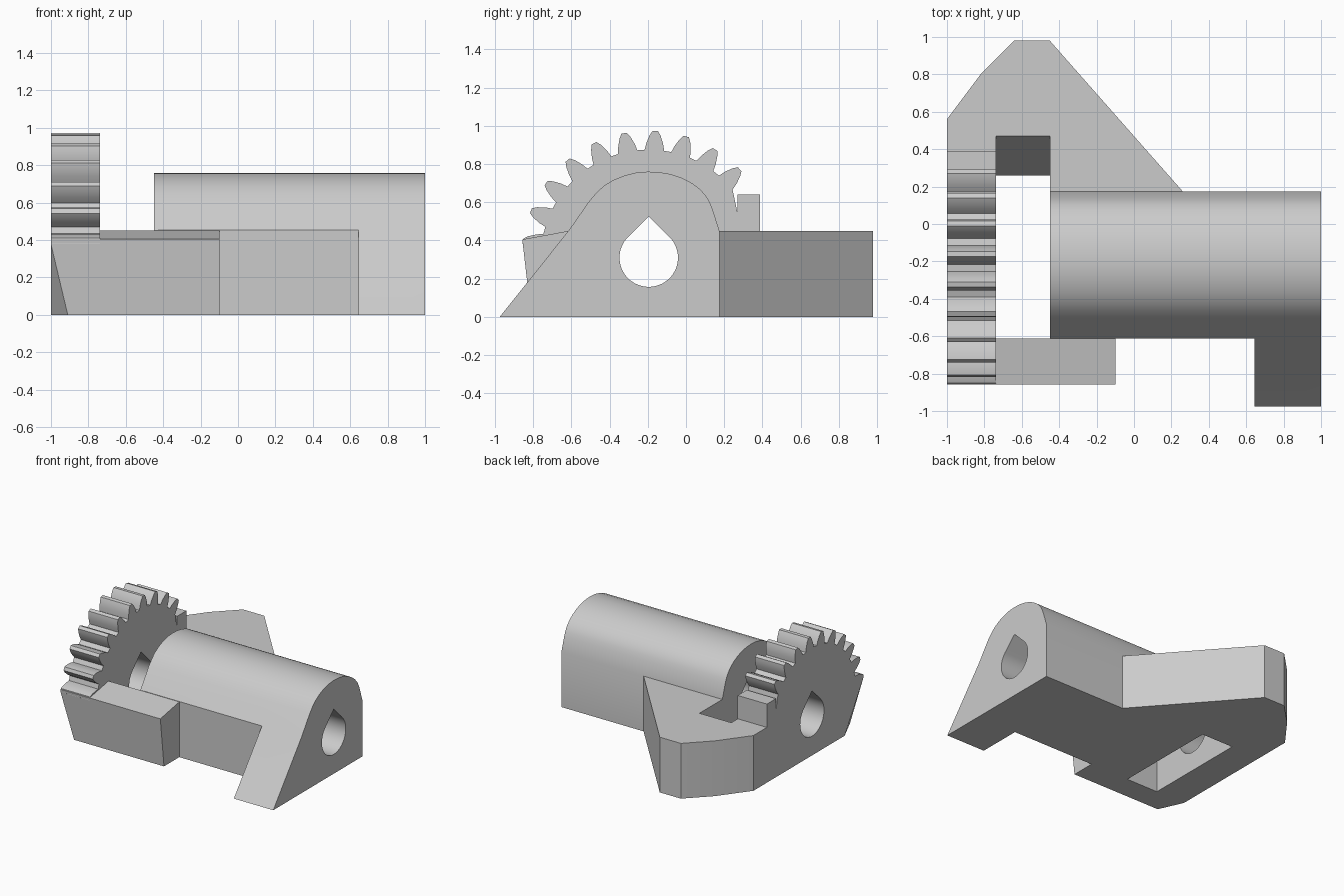
import bpy, bmesh, math
from mathutils import Vector

old = bpy.data.objects.get("Cube")
if old:
    bpy.data.objects.remove(old, do_unlink=True)

grey = bpy.data.materials.new("light grey plastic")
grey.use_nodes = True
colour = (0.6, 0.6, 0.6, 1)
grey.diffuse_color = colour
grey.node_tree.nodes["Principled BSDF"].inputs["Base Color"].default_value = colour


def prism(name, outline, low, high, axis="x", chamfer=None):
    """Extrude an outline: (y, z) points along x, or (x, y) points along z."""
    bm = bmesh.new()
    place = (lambda p: (low, *p)) if axis == "x" else (lambda p: (*p, low))
    face = bm.faces.new([bm.verts.new(place(p)) for p in outline])
    step = Vector((high - low, 0, 0) if axis == "x" else (0, 0, high - low))
    out = bmesh.ops.extrude_face_region(bm, geom=[face])["geom"]
    bmesh.ops.translate(bm, vec=step, verts=[v for v in out if isinstance(v, bmesh.types.BMVert)])
    if chamfer:
        a, b, c, keep = (Vector(p) for p in chamfer)
        normal = (b - a).cross(c - a).normalized()
        if normal.dot(keep - a) > 0:
            normal.negate()
        geom = bm.verts[:] + bm.edges[:] + bm.faces[:]
        cut = bmesh.ops.bisect_plane(bm, geom=geom, plane_co=a, plane_no=normal, clear_outer=True)
        edges = [e for e in cut["geom_cut"] if isinstance(e, bmesh.types.BMEdge)]
        bmesh.ops.holes_fill(bm, edges=edges)
    bmesh.ops.recalc_face_normals(bm, faces=bm.faces)
    mesh = bpy.data.meshes.new(name)
    bm.to_mesh(mesh)
    bm.free()
    obj = bpy.data.objects.new(name, mesh)
    mesh.materials.append(grey)
    bpy.context.collection.objects.link(obj)
    return obj


def finish(obj, cutters=(), angle=25):
    """Cut the part, then smooth its curved faces."""
    bpy.ops.object.select_all(action="DESELECT")
    obj.select_set(True)
    bpy.context.view_layer.objects.active = obj
    for cutter in cutters:
        mod = obj.modifiers.new("cut", "BOOLEAN")
        mod.operation, mod.solver, mod.object = "DIFFERENCE", "EXACT", cutter
        bpy.ops.object.modifier_apply(modifier=mod.name)
    bpy.ops.object.shade_smooth_by_angle(angle=math.radians(angle))


def polar(radius, degrees):
    a = math.radians(degrees)
    return (AXLE[0] + radius * math.cos(a), AXLE[1] + radius * math.sin(a))


AXLE = (-0.195, 0.31)

# Cutters: teardrop bore, front notch, slot with a slanted back wall
R = 0.153
drop = [polar(R * math.sqrt(2), 90)] + [polar(R, 135 + 270 * i / 48) for i in range(49)]
bore = prism("bore_cutter", drop, -1.2, 1.2)
notch = prism("notch_cutter", [(-1.2, -0.2), (-0.613, -0.2), (-0.613, 1), (-1.2, 1)], -0.6, 0.645)
slot = prism("slot_cutter", [(-0.8, -0.1), (0.213, -0.1), (0.26, 0), (0.47, 0.45),
                             (0.517, 0.55), (-0.8, 0.55)], -0.737, -0.45)

# Long body with sloping front and rounded top
body = prism("body", [(-0.975, 0), (-0.613, 0.453), (-0.505, 0.608), (-0.465, 0.654),
                      (-0.427, 0.688), (-0.377, 0.718), (-0.322, 0.74), (-0.262, 0.755),
                      (-0.2, 0.76), (-0.137, 0.757), (-0.076, 0.746), (-0.018, 0.726),
                      (0.034, 0.698), (0.075, 0.667), (0.107, 0.63), (0.126, 0.596),
                      (0.14, 0.56), (0.175, 0.45), (0.175, 0)], -0.45, 1)
finish(body, [bore, notch])

# Base plate reaching out to the back
plate = prism("base_plate", [(-1, -0.613), (-1, 0.56), (-0.82, 0.8), (-0.64, 0.98),
                             (-0.45, 0.98), (0.26, 0.175), (-0.3, 0.1), (-0.3, -0.613)],
              0, 0.45, "z")
finish(plate, [slot, bore], 10)

# Front rail with a slanted corner
rail = prism("front_rail", [(-0.81, 0), (-0.857, 0.405), (-0.613, 0.45), (-0.613, 0)], -1, -0.1,
             chamfer=[(-0.91, -0.81, 0), (-1, -0.613, 0), (-1, -0.855, 0.38), (-0.3, -0.7, 0.2)])
finish(rail, angle=10)

# Gear sector
flank = [(5.2, 0.565), (4.2, 0.6), (2.6, 0.64), (1.2, 0.664)]
outline = [(0.3, 0.4)]
for k in range(-3, 7):
    middle = 87 + 14.25 * k
    outline += [polar(r, middle - d) for d, r in flank]
    outline += [polar(r, middle + d) for d, r in reversed(flank)]
outline.append((-0.7, 0.39))
gear = prism("gear_sector", outline, -1, -0.737)
finish(gear, [bore], 30)

# Square end stop of the gear
stop = prism("gear_stop", [(0.27, 0.43), (0.387, 0.43), (0.387, 0.64), (0.27, 0.64)], -1, -0.737)
finish(stop)

for cutter in (bore, notch, slot):
    cutter.hide_render = True
    cutter.hide_set(True)
